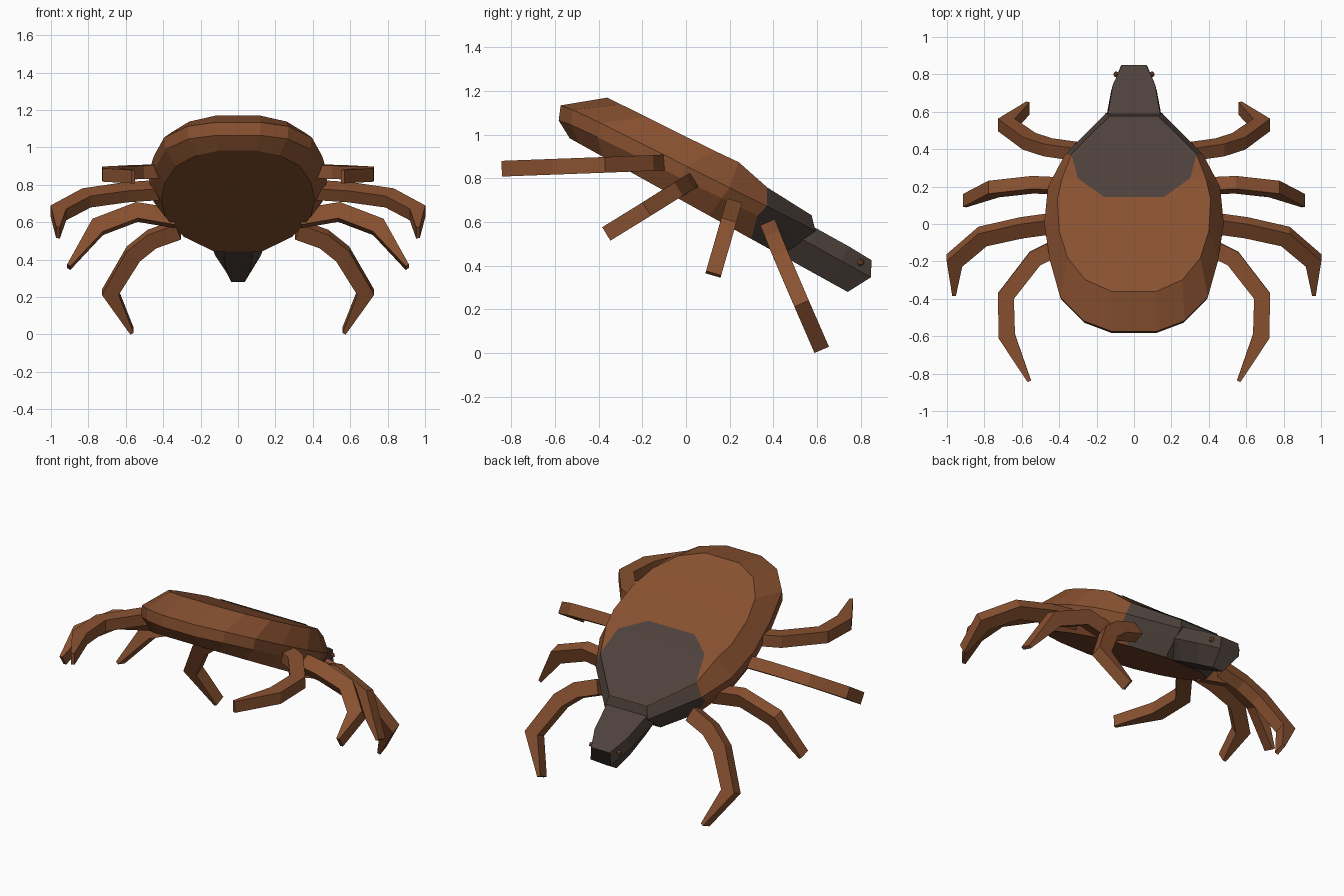
import bpy, math
from mathutils import Vector, Matrix

cube = bpy.data.objects.get("Cube")
if cube:
    bpy.data.objects.remove(cube)


def material(name, color):
    m = bpy.data.materials.new(name)
    m.use_nodes = True
    m.diffuse_color = (*color, 1)
    bsdf = next(n for n in m.node_tree.nodes if n.type == 'BSDF_PRINCIPLED')
    bsdf.inputs["Base Color"].default_value = (*color, 1)
    return m


BROWN = material("rust brown", (0.25, 0.083, 0.03))
DARK = material("dark grey brown", (0.075, 0.053, 0.044))
# Body frame: local y runs to the head, local z is the back's normal
TILT = Matrix.Translation((0, 0, 0.85)) @ Matrix.Rotation(math.radians(-29), 4, 'X')


def make(name, verts, faces, mats, matrix=None):
    me = bpy.data.meshes.new(name)
    me.from_pydata([tuple(v) for v in verts], [], faces)
    for m in mats:
        me.materials.append(m)
    ob = bpy.data.objects.new(name, me)
    bpy.context.collection.objects.link(ob)
    if matrix:
        ob.matrix_world = matrix
    return ob


def loft(rings):
    """Vertices and side faces joining closed rings of equal length."""
    n = len(rings[0])
    faces = [(a * n + i, a * n + (i + 1) % n, (a + 1) * n + (i + 1) % n, (a + 1) * n + i)
             for a in range(len(rings) - 1) for i in range(n)]
    return [v for r in rings for v in r], faces


def mirrored(half):
    return half + [(-x, y, z) for x, y, z in reversed(half)]


# Body: four outline rings from belly to back
belly = [(.10, -.53), (.22, -.48), (.33, -.36), (.39, -.18),
         (.41, 0), (.39, .20), (.29, .42), (.13, .58)]
rim = [(.12, -.64), (.27, -.58), (.395, -.44), (.45, -.22),
       (.48, 0), (.46, .22), (.37, .41), (.15, .66)]
back = [(.12, -.47, .105), (.26, -.40, .108), (.355, -.27, .114), (.40, -.11, .121),
        (.41, .08, .13), (.385, .20, .138), (.335, .37, .10), (.13, .61, .087)]
rings = [
    mirrored([(x, y, -.142) for x, y in belly]),
    mirrored([(x * .98, y * .96, -.095 + .01 * j) for j, (x, y) in enumerate(rim)]),
    mirrored([(x, y, -.03 + .009 * j) for j, (x, y) in enumerate(rim)]),
    mirrored(back),
]
verts, faces = loft(rings)
sides = len(faces)
n = len(rings[0])
faces.append(tuple(reversed(range(n))))
top = 3 * n
faces += [(top + j, top + j + 1, top + n - 2 - j, top + n - 1 - j) for j in range(n // 2 - 1)]
body = make("body", verts, faces, [BROWN, DARK], TILT)
for p in body.data.polygons[:sides]:
    if p.index % n in (6, 7, 8):        # front flanks are dark
        p.material_index = 1

# Dark shield lying on the front of the back
shield = [(.16, .09, .131), (.30, .20, .138), (.335, .37, .10), (.13, .61, .087)]
sv = [(s * x, y, z + .005) for x, y, z in shield for s in (1, -1)]
make("shield", sv, [(i, i + 2, i + 3, i + 1) for i in (0, 2, 4)], [DARK], TILT)


# Head: tapering six-sided snout
def section(width, y_top, y_mid, y_low, z_top):
    return mirrored([(width * .92, y_top, z_top), (width, y_mid, -.03), (width * .5, y_low, -.14)])


hv, hf = loft([section(.155, .54, .54, .50, .045), section(.15, .66, .66, .66, .045),
               section(.122, .83, .83, .82, .045), section(.07, .95, .985, .925, .04)])
hf += [tuple(range(5, -1, -1)), tuple(range(18, 24))]
make("head", hv, hf, [DARK], TILT)

# Eyes
for side, s in (("left", 1), ("right", -1)):
    bpy.ops.mesh.primitive_ico_sphere_add(subdivisions=1, radius=.017, location=(s * .095, .80, .415))
    eye = bpy.context.object
    eye.name = side + "_eye"
    eye.data.materials.append(BROWN)


# Legs: flat bent bars of constant depth, narrowing to the foot
def leg(name, path, s):
    pts = [Vector(p) for p in path]
    span = pts[-1] - pts[0]
    depth = Vector((1, 0, 0)).cross(span).normalized()
    rings = []
    for i, p in enumerate(pts):
        before = (p - pts[max(i - 1, 0)]).normalized()
        after = (pts[min(i + 1, len(pts) - 1)] - p).normalized()
        along = (before + after).normalized()
        out = depth.cross(along).normalized()
        half = .01 if i == len(pts) - 1 else .045
        rings.append([p + out * half * a + depth * .036 * b
                      for a, b in ((1, 1), (1, -1), (-1, -1), (-1, 1))])
    v, f = loft(rings)
    last = len(v)
    f += [(3, 2, 1, 0), tuple(range(last - 4, last))]
    ob = make(name, [(s * q.x, q.y, q.z) for q in v], f, [BROWN])
    ob.data.flip_normals() if s < 0 else None
    return ob


legs = {
    "front_leg": [(.32, .39, .56), (.46, .41, .51), (.56, .442, .43), (.683, .53, .225), (.567, .62, .018)],
    "front_middle_leg": [(.33, .20, .62), (.54, .21, .655), (.75, .187, .575), (.905, .125, .36)],
    "rear_middle_leg": [(.38, .01, .775), (.60, -.02, .76), (.81, -.067, .73), (.96, -.195, .65), (.962, -.365, .545)],
    "rear_leg": [(.38, -.11, .872), (.53, -.185, .869), (.685, -.385, .861), (.68, -.60, .853), (.56, -.84, .844)],
}
for name, path in legs.items():
    for side, s in (("left", 1), ("right", -1)):
        leg(side + "_" + name, path, s)

# Consistent outward normals
import bmesh
for ob in bpy.context.scene.objects:
    if ob.type == 'MESH' and ob.name != "shield":
        bm = bmesh.new()
        bm.from_mesh(ob.data)
        bmesh.ops.recalc_face_normals(bm, faces=bm.faces)
        bm.to_mesh(ob.data)
        bm.free()
